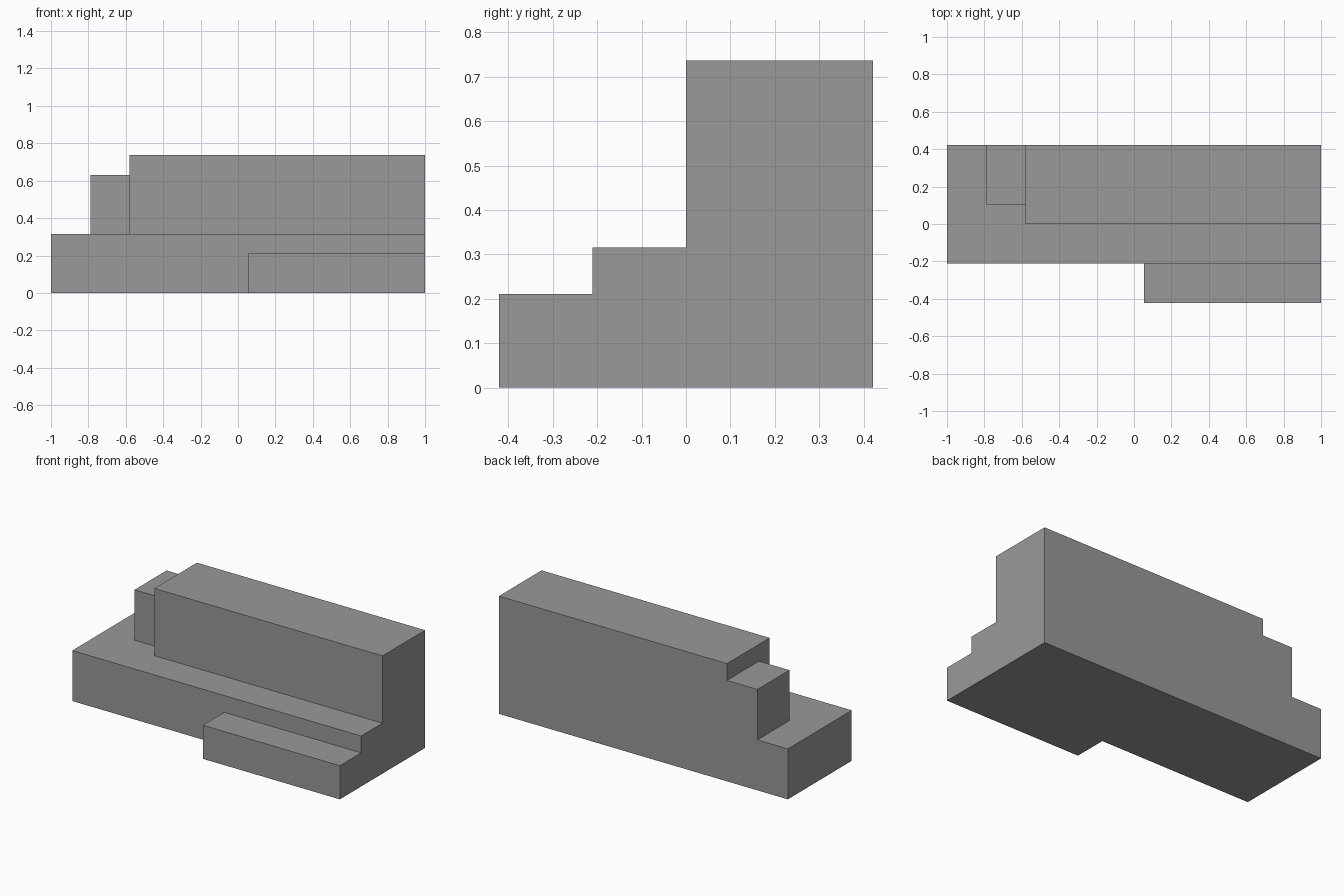
import bpy
import bmesh
import math
from mathutils import Matrix, Vector

cube = bpy.data.objects.get("Cube")
if cube:
    bpy.data.objects.remove(cube, do_unlink=True)

U = 2 / 19  # grid unit: the model is 19 x 8 x 7 units

grey = bpy.data.materials.new("plain grey")
grey.use_nodes = True
colour = (0.32, 0.32, 0.32, 1)
grey.diffuse_color = colour
grey.node_tree.nodes["Principled BSDF"].inputs["Base Color"].default_value = colour


def block(name, low, high):
    """Box between two corners in grid units, counted from the right front floor corner."""
    offset = Vector((-9.5, -4, 0))
    a, b = (Vector(low) + offset) * U, (Vector(high) + offset) * U
    bm = bmesh.new()
    bmesh.ops.create_cube(bm, size=1, matrix=Matrix.Translation((a + b) / 2)
                          @ Matrix.Diagonal((*(b - a), 1)))
    mesh = bpy.data.meshes.new(name)
    bm.to_mesh(mesh)
    bm.free()
    mesh.materials.append(grey)
    obj = bpy.data.objects.new(name, mesh)
    bpy.context.collection.objects.link(obj)
    return obj


# Broad base slab, to which the other blocks are fused
body = block("stepped_block", (0, 2, 0), (19, 8, 3))
additions = [
    block("tall_block", (4, 4, 1), (19, 8, 7)),
    block("end_block", (2, 5, 1), (5, 8, 6)),
    block("front_step", (10, 0, 0), (19, 3, 2)),
]

# Fuse into one closed solid
bpy.context.view_layer.objects.active = body
for part in additions:
    mod = body.modifiers.new("union", "BOOLEAN")
    mod.operation = "UNION"
    mod.solver = "EXACT"
    mod.object = part
    bpy.ops.object.modifier_apply(modifier=mod.name)
    bpy.data.objects.remove(part, do_unlink=True)

# Merge coplanar faces into clean flat sides
bm = bmesh.new()
bm.from_mesh(body.data)
bmesh.ops.remove_doubles(bm, verts=bm.verts, dist=1e-4)
bmesh.ops.dissolve_limit(bm, angle_limit=math.radians(1), verts=bm.verts, edges=bm.edges)
bmesh.ops.recalc_face_normals(bm, faces=bm.faces)
bm.to_mesh(body.data)
bm.free()
